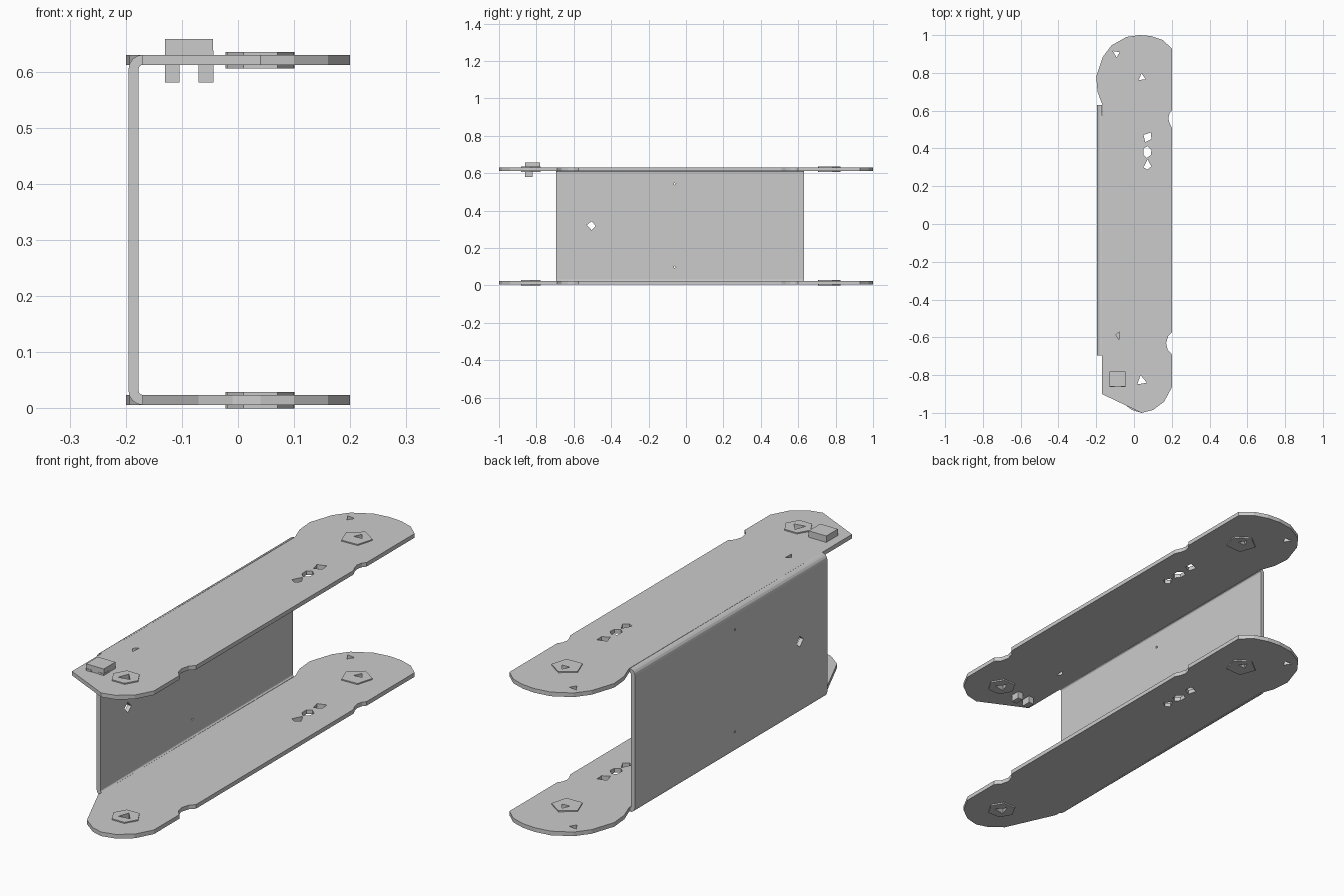
import bpy, bmesh
from math import sin, cos, pi, radians

if "Cube" in bpy.data.objects:
    bpy.data.objects.remove(bpy.data.objects["Cube"])


def prism(name, pts, lo, hi, axis='Z'):
    """Extrude a closed 2D outline between lo and hi along an axis."""
    place = {'Z': lambda a, b, h: (a, b, h),
             'Y': lambda a, b, h: (a, h, b),
             'X': lambda a, b, h: (h, a, b)}[axis]
    bm = bmesh.new()
    face = bm.faces.new([bm.verts.new(place(a, b, lo)) for a, b in pts])
    ext = bmesh.ops.extrude_face_region(bm, geom=[face])
    base, top = place(0, 0, lo), place(0, 0, hi)
    bmesh.ops.translate(bm, vec=[t - b for t, b in zip(top, base)],
                        verts=[g for g in ext['geom'] if isinstance(g, bmesh.types.BMVert)])
    bmesh.ops.recalc_face_normals(bm, faces=bm.faces)
    me = bpy.data.meshes.new(name)
    bm.to_mesh(me)
    bm.free()
    ob = bpy.data.objects.new(name, me)
    bpy.context.collection.objects.link(ob)
    return ob


def ngon(cx, cy, r, n, turn=0):
    return [(cx + r * cos(2 * pi * i / n + radians(turn)),
             cy + r * sin(2 * pi * i / n + radians(turn))) for i in range(n)]


def cut(ob, shapes, lo, hi, axis='Z'):
    """Punch each 2D shape through an object."""
    for s in shapes:
        tool = prism("hole_cutter", s, lo, hi, axis)
        mod = ob.modifiers.new("hole", 'BOOLEAN')
        mod.operation, mod.solver, mod.object = 'DIFFERENCE', 'EXACT', tool
        bpy.context.view_layer.objects.active = ob
        bpy.ops.object.modifier_apply(modifier=mod.name)
        bpy.data.objects.remove(tool)


# Plate outline: shared right side and rear end, different front left corners
right_and_rear = [
    (0.04, -1.0), (0.10, -0.985), (0.16, -0.94), (0.2, -0.865),
    (0.2, -0.69), (0.178, -0.665), (0.17, -0.63), (0.18, -0.595), (0.2, -0.575),
    (0.2, 0.51), (0.188, 0.535), (0.182, 0.56), (0.188, 0.585), (0.2, 0.60),
    (0.2, 0.93), (0.15, 0.975), (0.09, 0.995), (0.03, 1.0), (-0.04, 0.99),
    (-0.12, 0.945), (-0.165, 0.885), (-0.2, 0.78), (-0.193, 0.70), (-0.168, 0.632)]
front_upper = [(-0.17, -0.695), (-0.17, -0.9)]
front_lower = [(-0.17, -0.72), (-0.07, -0.94), (-0.01, -0.985)]

# Holes through the plates
rear_hole = ngon(0.042, 0.775, 0.022, 3, 95)
front_hole = ngon(0.04, -0.83, 0.03, 3, 100)
holes = [
    [(-0.112, 0.915), (-0.075, 0.91), (-0.092, 0.882)],
    [(0.05, 0.472), (0.09, 0.485), (0.092, 0.45), (0.06, 0.433)],
    [(0.05, 0.40), (0.07, 0.412), (0.092, 0.392), (0.09, 0.365), (0.068, 0.35), (0.05, 0.368)],
    [(0.05, 0.30), (0.072, 0.342), (0.092, 0.305), (0.07, 0.288)]]
slot = [(-0.097, -0.587), (-0.077, -0.57), (-0.08, -0.612)]

for level, z, front, extra in (("lower", 0.008, front_lower, []),
                               ("upper", 0.614, front_upper, [slot])):
    plate = prism(level + "_plate", right_and_rear + front, z, z + 0.018)
    cut(plate, holes + extra + [ngon(0.04, 0.76, 0.045, 5, 20),
                                ngon(0.04, -0.83, 0.045, 6)], z - 0.05, z + 0.07)
    # Pivot bushings standing slightly proud of both plate faces
    for end, outline, hole in (("rear", ngon(0.04, 0.76, 0.065, 5, 20), rear_hole),
                               ("front", ngon(0.04, -0.83, 0.06, 6), front_hole)):
        bush = prism(f"{level}_{end}_bushing", outline, z - 0.006, z + 0.023)
        cut(bush, [hole], z - 0.05, z + 0.07)

# Side web with rolled bends joining the two plates
def bend(cz, r, a0, a1):
    return [(-0.170 + r * cos(radians(a0 + (a1 - a0) * i / 4)),
             cz + r * sin(radians(a0 + (a1 - a0) * i / 4))) for i in range(5)]

profile = (bend(0.607, 0.025, 90, 180) + bend(0.033, 0.025, 180, 270)
           + bend(0.033, 0.007, 270, 180) + bend(0.607, 0.007, 180, 90))
web = prism("side_web", profile, -0.695, 0.63, 'Y')
cut(web, [[(-0.53, 0.325), (-0.505, 0.345), (-0.482, 0.32), (-0.505, 0.298)],
          ngon(-0.06, 0.10, 0.007, 3), ngon(-0.06, 0.545, 0.007, 3)], -0.25, -0.1, 'X')

# Clip: cap on the upper plate and two legs below it
def box(name, x0, x1, y0, y1, z0, z1):
    return prism(name, [(x0, y0), (x1, y0), (x1, y1), (x0, y1)], z0, z1)

box("clip_cap", -0.13, -0.045, -0.86, -0.78, 0.632, 0.66)
for side, x in (("left", -0.13), ("right", -0.07)):
    box(f"clip_{side}_leg", x, x + 0.026, -0.862, -0.82, 0.583, 0.64)

# Rest the lowest bushing face on the ground
for ob in bpy.context.collection.objects:
    ob.location.z -= 0.002
bpy.context.view_layer.update()
